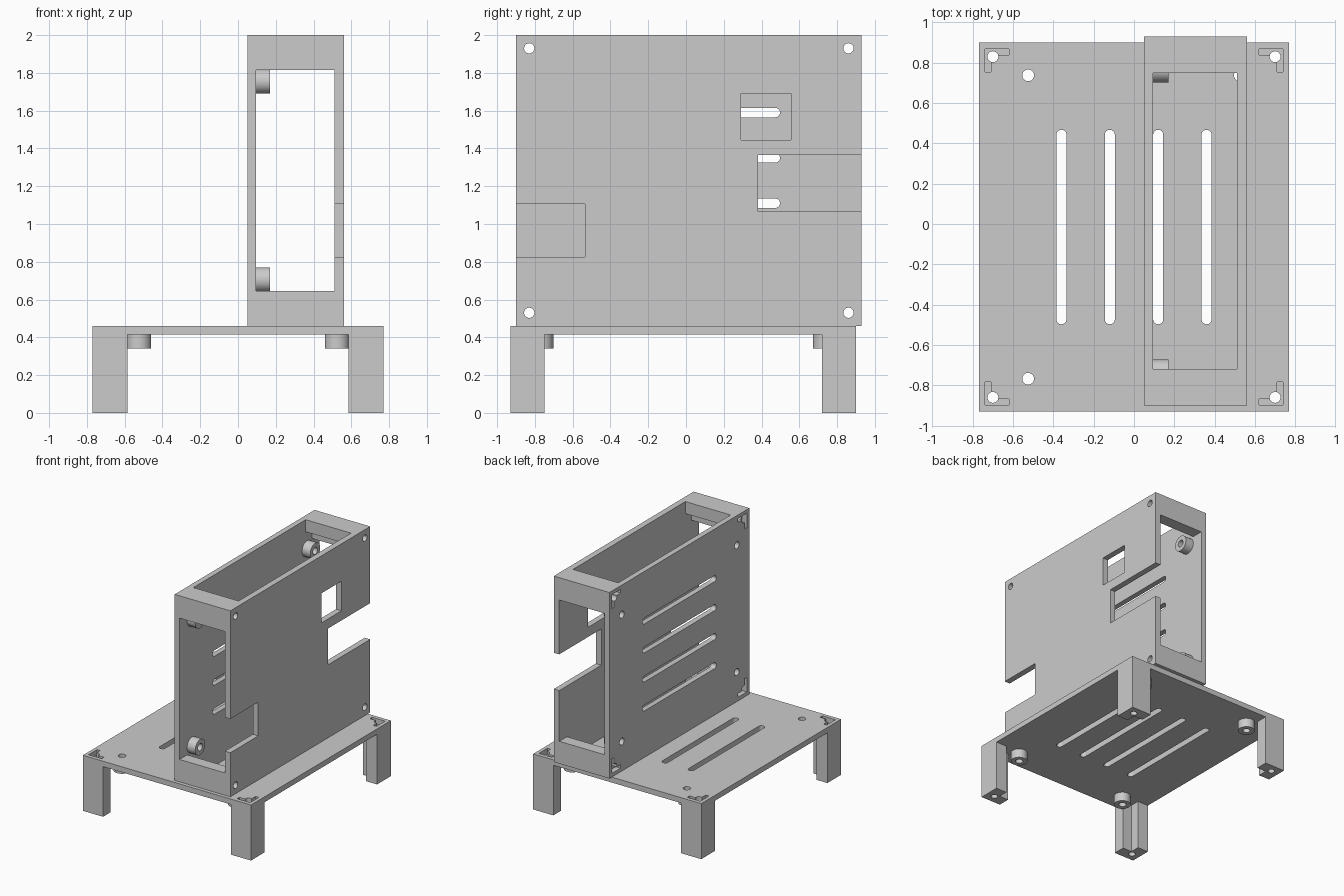
import bpy, bmesh, math
from mathutils import Matrix

cube = bpy.data.objects.get("Cube")
if cube:
    bpy.data.objects.remove(cube, do_unlink=True)

grey = bpy.data.materials.new("plain_grey")
grey.use_nodes = True
grey.diffuse_color = (0.6, 0.6, 0.6, 1)
grey.node_tree.nodes["Principled BSDF"].inputs["Base Color"].default_value = (0.6, 0.6, 0.6, 1)

# Shared tray dimensions
HX, HY = 0.77, 0.915            # half size of a plate
LEG, TOP = 0.415, 0.46          # leg length, outer face of the plate
COVER = 0.05
SIGNS = [(sx, sy) for sx in (-1, 1) for sy in (-1, 1)]


# Outlines
def rect(x0, x1, y0, y1):
    return [(x0, y0), (x1, y0), (x1, y1), (x0, y1)]


def disc(x, y, r, n=40):
    return [(x + r * math.cos(math.tau * i / n), y + r * math.sin(math.tau * i / n))
            for i in range(n)]


def slot(x, half, r, n=12):
    ends = []
    for start, cy in ((0, half - r), (math.pi, r - half)):
        ends += [(x + r * math.cos(start + math.pi * i / n),
                  cy + r * math.sin(start + math.pi * i / n)) for i in range(n + 1)]
    return ends


def ell(x, y, w, d, t):
    """Corner bracket with its outer corner at x, y."""
    return [(x, y), (x - w, y), (x - w, y - t), (x - t, y - t), (x - t, y - d), (x, y - d)]


def corners(outline):
    return [[(sx * x, sy * y) for x, y in outline] for sx, sy in SIGNS]


# Solids
def prisms(name, outlines, z0, z1):
    bm = bmesh.new()
    for outline in outlines:
        face = bm.faces.new([bm.verts.new((x, y, z0)) for x, y in outline])
        out = bmesh.ops.extrude_face_region(bm, geom=[face])
        top = [v for v in out["geom"] if isinstance(v, bmesh.types.BMVert)]
        bmesh.ops.translate(bm, verts=top, vec=(0, 0, z1 - z0))
    bmesh.ops.recalc_face_normals(bm, faces=bm.faces[:])
    mesh = bpy.data.meshes.new(name)
    bm.to_mesh(mesh)
    bm.free()
    mesh.materials.append(grey)
    ob = bpy.data.objects.new(name, mesh)
    bpy.context.scene.collection.objects.link(ob)
    return ob


def cut(ob, outlines, z0, z1):
    cutter = prisms("cutter", outlines, z0, z1)
    cutter.hide_render = True
    mod = ob.modifiers.new("cut", 'BOOLEAN')
    mod.operation, mod.solver, mod.object = 'DIFFERENCE', 'EXACT', cutter
    deps = bpy.context.evaluated_depsgraph_get()
    mesh = bpy.data.meshes.new_from_object(ob.evaluated_get(deps))
    ob.modifiers.clear()
    ob.data = mesh
    bpy.data.objects.remove(cutter, do_unlink=True)


def place(ob, matrix):
    ob.data.transform(matrix)
    ob.data.shade_smooth()
    ob.data.set_sharp_from_angle(angle=math.radians(30))


screw_holes = corners(disc(0.70, 0.845, 0.027))
boss_holes = corners(disc(0.525, 0.7525, 0.029))
vents = [slot(x, 0.4825, 0.025) for x in (-0.36, -0.12, 0.12, 0.36)]


# Tray: slotted plate, four angle legs, four hollow bosses
def tray(prefix, matrix):
    plate = prisms(prefix + "_plate", [rect(-HX, HX, -HY, HY)], LEG, TOP)
    cut(plate, screw_holes + boss_holes + vents, LEG - 0.1, TOP + 0.1)
    cut(plate, corners(ell(0.74, 0.883, 0.12, 0.113, 0.03)), LEG - 0.01, TOP + 0.1)
    legs = prisms(prefix + "_legs", corners(ell(HX, HY, 0.185, 0.18, 0.1)), 0, LEG)
    cut(legs, screw_holes, -0.1, LEG + 0.1)
    bosses = prisms(prefix + "_bosses", corners(disc(0.525, 0.7525, 0.065)), LEG - 0.075, LEG)
    cut(bosses, boss_holes, LEG - 0.2, LEG + 0.1)
    for ob in (plate, legs, bosses):
        place(ob, matrix)


# Table lies flat, case stands on its long edge
tray("table", Matrix.Translation((0, -0.015, 0)))
upright = Matrix.Translation((0.51, 0.015, 1.23)) @ Matrix.Rotation(-math.pi / 2, 4, 'Y')
tray("case", upright)

# Case cover with a window and two open edge notches
cover = prisms("case_cover", [rect(-HX, HX, -HY, HY)], -COVER, 0)
openings = [rect(0.215, 0.46, 0.275, 0.54),
            rect(-0.165, 0.135, 0.365, HY + 0.1),
            rect(-0.405, -0.125, -HY - 0.1, -0.55)]
cut(cover, openings + screw_holes, -COVER - 0.1, 0.1)
place(cover, upright)
